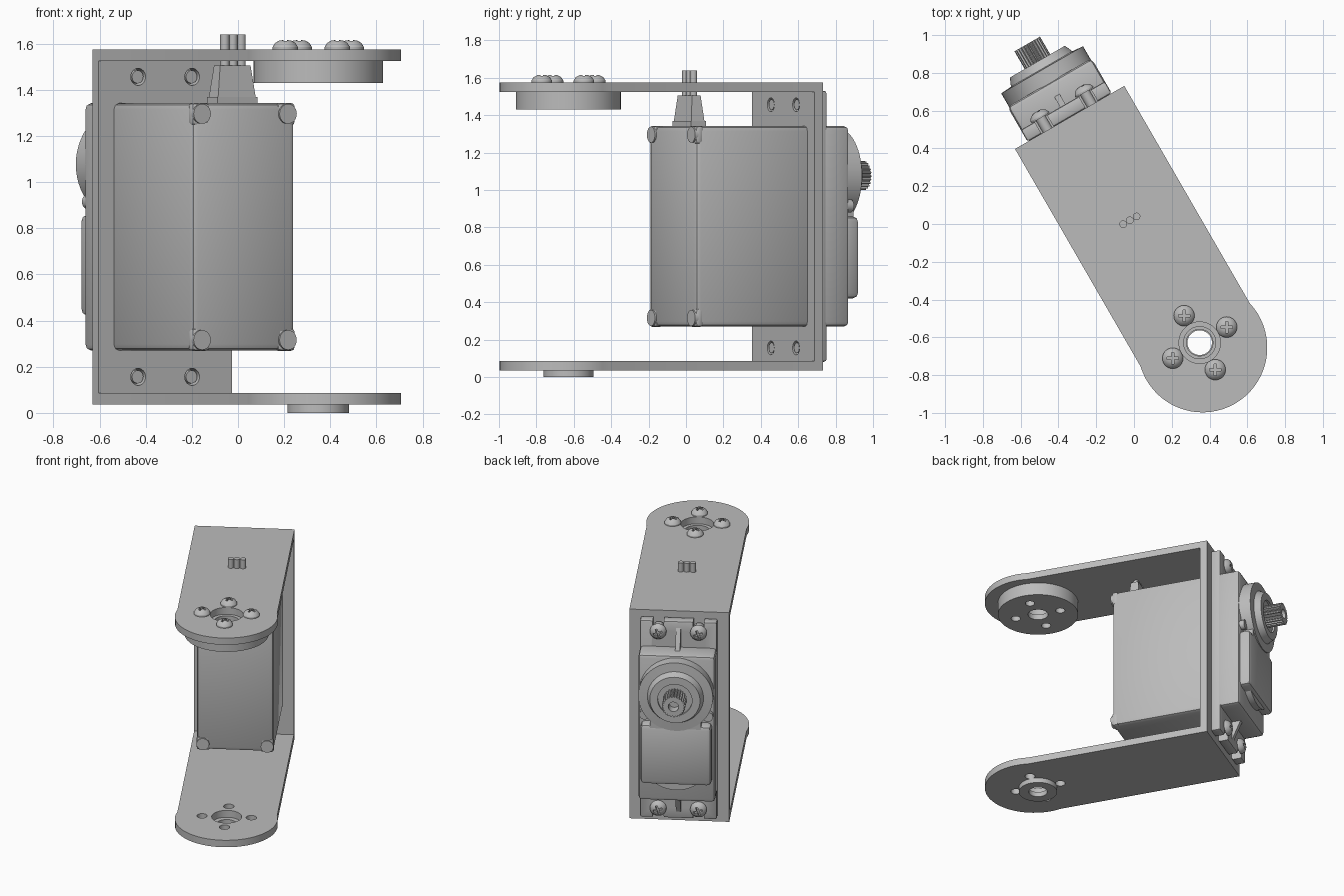
import bpy, bmesh
from math import radians, pi, cos, sin, sqrt
from mathutils import Matrix, Vector

if "Cube" in bpy.data.objects:
    bpy.data.objects.remove(bpy.data.objects["Cube"], do_unlink=True)

grey = bpy.data.materials.new("plain grey")
grey.use_nodes = True
grey.diffuse_color = (0.5, 0.5, 0.5, 1)
grey.node_tree.nodes["Principled BSDF"].inputs["Base Color"].default_value = (0.5, 0.5, 0.5, 1)

parts = []
UP = Matrix.Identity(4)
BACK = Matrix.Rotation(-pi / 2, 4, 'X')   # turns +z into +y
MID_Z = 0.806                             # middle height of the motor
HUB_Y = -0.718                            # pivot hole position


def finish(name, bm, matrix=UP):
    bmesh.ops.recalc_face_normals(bm, faces=bm.faces)
    me = bpy.data.meshes.new(name)
    bm.to_mesh(me)
    bm.free()
    me.transform(matrix)
    me.materials.append(grey)
    ob = bpy.data.objects.new(name, me)
    bpy.context.scene.collection.objects.link(ob)
    parts.append(ob)
    return ob


def box(name, x, y, z, bevel=0.0, segments=2):
    """Box from three (low, high) ranges."""
    bm = bmesh.new()
    bmesh.ops.create_cube(bm, size=1)
    for v in bm.verts:
        v.co = [r[0] if c < 0 else r[1] for c, r in zip(v.co, (x, y, z))]
    if bevel:
        bmesh.ops.bevel(bm, geom=bm.edges[:], offset=bevel, segments=segments,
                        profile=0.5, affect='EDGES')
    return finish(name, bm)


def lathe(name, profile, loc=(0, 0, 0), axis=UP, steps=40, closed=False):
    """Spin (radius, height) points about an axis."""
    bm = bmesh.new()
    vs = [bm.verts.new((r, 0, h)) for r, h in profile]
    es = [bm.edges.new(p) for p in zip(vs, vs[1:])]
    if closed:
        es.append(bm.edges.new((vs[-1], vs[0])))
    bmesh.ops.spin(bm, geom=vs + es, cent=(0, 0, 0), axis=(0, 0, 1),
                   angle=2 * pi, steps=steps, use_duplicate=False)
    bmesh.ops.remove_doubles(bm, verts=bm.verts, dist=1e-5)
    return finish(name, bm, Matrix.Translation(loc) @ axis)


def rod(name, r, low, high, loc, axis=UP, steps=24):
    return lathe(name, [(0, low), (r, low), (r, high), (0, high)], loc, axis, steps)


def prism(name, outline, low, high, matrix=UP):
    """Extrude a flat outline along z."""
    bm = bmesh.new()
    face = bm.faces.new([bm.verts.new((a, b, low)) for a, b in outline])
    new = bmesh.ops.extrude_face_region(bm, geom=[face])["geom"]
    bmesh.ops.translate(bm, vec=(0, 0, high - low),
                        verts=[g for g in new if isinstance(g, bmesh.types.BMVert)])
    return finish(name, bm, matrix)


def cut(target, *cutters):
    for c in cutters:
        c.hide_render = True
        mod = target.modifiers.new("cut", 'BOOLEAN')
        mod.operation, mod.solver, mod.object = 'DIFFERENCE', 'EXACT', c
    bpy.context.view_layer.update()
    graph = bpy.context.evaluated_depsgraph_get()
    me = bpy.data.meshes.new_from_object(target.evaluated_get(graph))
    target.modifiers.clear()
    target.data = me
    for c in cutters:
        parts.remove(c)
        bpy.data.objects.remove(c, do_unlink=True)


# Four small hole positions around the pivot
ring = [(0.165 * cos(k * pi / 2), HUB_Y + 0.165 * sin(k * pi / 2)) for k in range(4)]

# Bracket arms with rounded ends
HALF, END_R, END_Y = 0.334, 0.343, -0.748
start = -sqrt(END_R ** 2 - HALF ** 2)
a0 = pi - 0.23
arc = [(END_R * cos(a), END_Y + END_R * sin(a))
       for a in [a0 + (pi + 0.46) * k / 36 for k in range(37)]]
outline = [(HALF, 0.659), (-HALF, 0.659)] + arc
top_arm = prism("top_arm", outline, 1.525, 1.575)
bottom_arm = prism("bottom_arm", outline, 0.036, 0.087)
cut(top_arm, rod("cutter", 0.11, 1.4, 1.7, (0, HUB_Y, 0), steps=40))
cut(bottom_arm, rod("cutter", 0.1, -0.1, 0.2, (0, HUB_Y, 0), steps=40),
    *[rod("cutter", 0.035, -0.1, 0.2, (x, y, 0)) for x, y in ring])

# Bracket back plate
mounts = [(x, z) for x in (-0.135, 0.135) for z in (MID_Z - 0.65, MID_Z + 0.65)]
back_plate = box("back_plate", (-HALF, HALF), (0.609, 0.659), (0.087, 1.525))
cut(back_plate, *[rod("cutter", 0.037, 0.5, 0.8, (x, 0, z), BACK) for x, z in mounts])

# Round horn under the top arm and boss under the bottom arm
horn = lathe("horn_disc", [(0.07, 1.43), (0.28, 1.43), (0.28, 1.525), (0.085, 1.525),
                           (0.085, 1.47), (0.07, 1.47)], (0, HUB_Y, 0), steps=56, closed=True)
cut(horn, *[rod("cutter", 0.033, 1.4, 1.51, (x, y, 0)) for x, y in ring])
lathe("pivot_boss", [(0.065, 0), (0.134, 0), (0.134, 0.036), (0.065, 0.036)],
      (0, HUB_Y, 0), closed=True)


# Cross-head screws
def screw(name, loc, axis, shank, turn):
    head = lathe(name, [(0, 0.041), (0.025, 0.039), (0.044, 0.028), (0.055, 0.01), (0.055, 0),
                        (0.028, 0), (0.028, -shank), (0, -shank)], steps=28)
    long, thin, deep = (-0.03, 0.03), (-0.007, 0.007), (0.018, 0.06)
    cut(head, box("cutter", long, thin, deep), box("cutter", thin, long, deep))
    head.data.transform(Matrix.Translation(loc) @ axis @ Matrix.Rotation(turn, 4, 'Z'))


for i, (x, y) in enumerate(ring):
    screw(f"horn_screw_{i + 1}", (x, y, 1.575), UP, 0.04, radians(60))
for i, (x, z) in enumerate(mounts):
    screw(f"mount_screw_{i + 1}", (x, 0.733, z), BACK, 0.12, radians(20))

# Motor body with corner pads and bolt ends
W = 0.257
LOW, HIGH = 0.27, 1.342
box("motor_body", (-W, W), (-0.075, 0.645), (LOW, HIGH), 0.028)
for sx in (-1, 1):
    for sz in (-1, 1):
        xs = sorted((sx * (W + 0.001), sx * 0.17))
        zs = sorted((MID_Z + sz * 0.537, MID_Z + sz * 0.44))
        side = f"{'left' if sx > 0 else 'right'}_{'top' if sz > 0 else 'bottom'}"
        box("corner_pad_" + side, xs, (-0.077, -0.03), zs, 0.015)
        rod("body_bolt_" + side, 0.043, -0.085, -0.05,
            (sx * 0.215, 0, MID_Z + sz * 0.49), BACK)

# Mounting flange with open screw slots
flange = box("mounting_flange", (-W, W), (0.659, 0.731), (0.082, 1.53), 0.012)
slots = []
for x, z in mounts:
    outer = 1.7 if z > MID_Z else -0.1
    slots.append(box("cutter", (x - 0.037, x + 0.037), (0.64, 0.8), sorted((z, outer))))
cut(flange, *slots)

# Triangular ribs between the flange screws
for sz, name in ((1, "top_rib"), (-1, "bottom_rib")):
    tri = [(0.72, MID_Z + sz * 0.7), (0.72, MID_Z + sz * 0.52), (0.8, MID_Z + sz * 0.52)]
    turn = Matrix(((0, 0, 1, 0), (1, 0, 0, 0), (0, 1, 0, 0), (0, 0, 0, 1)))
    prism(name, tri, -0.016, 0.016, turn)

# Gear case behind the flange
box("gear_case", (-W, W), (0.665, 0.872), (LOW, HIGH), 0.025)
box("gear_cover", (-0.238, 0.238), (0.8, 0.945), (0.42, 0.86), 0.03)
box("cover_neck", (-0.17, 0.17), (0.8, 0.942), (0.75, 1.0))
rod("lower_cover_round", 0.235, 0.8, 0.915, (0, 0, 0.61), BACK, 48)
for sx, side in ((1, "left"), (-1, "right")):
    rod("case_bolt_" + side, 0.035, 0.85, 0.902, (sx * 0.212, 0, 0.915), BACK)

# Output housing, collar and splined shaft
SHAFT_Z = 1.077
lathe("output_housing", [(0, 0.8), (0.25, 0.8), (0.25, 0.95), (0.188, 0.955), (0.168, 1.0),
                         (0.115, 1.0), (0.115, 0.985), (0, 0.985)],
      (0, 0, SHAFT_Z), BACK, 56)
teeth = 24
gear = [((0.078 if k % 4 < 2 else 0.069) * cos(2 * pi * k / (4 * teeth)),
         (0.078 if k % 4 < 2 else 0.069) * sin(2 * pi * k / (4 * teeth)))
        for k in range(4 * teeth)]
place = Matrix.Translation((0, 0, SHAFT_Z)) @ BACK
shaft = prism("splined_shaft", gear, 0.97, 1.108, place)
cut(shaft, rod("cutter", 0.035, 1.04, 1.2, (0, 0, SHAFT_Z), BACK))

# Cable strain relief and three wires
box("relief_base", (-0.1, 0.1), (-0.018, 0.072), (1.32, 1.368))
relief = box("strain_relief", (-0.095, 0.095), (-0.014, 0.068), (1.36, 1.505))
for v in relief.data.vertices:
    if v.co.z > 1.45:
        v.co.x *= 0.8
        v.co.y = 0.027 + (v.co.y - 0.027) * 0.65
for k in (-1, 0, 1):
    rod(f"wire_{k + 2}", 0.02, 1.48, 1.64, (0.004 + k * 0.041, 0.028, 0), steps=16)

# Turn the whole assembly and shade it
pose = Matrix.Rotation(radians(30), 4, 'Z') @ Matrix.Translation((-0.013, 0, 0))
bpy.ops.object.select_all(action='DESELECT')
for ob in parts:
    ob.data.transform(pose)
    ob.select_set(True)
bpy.context.view_layer.objects.active = parts[0]
bpy.ops.object.shade_smooth_by_angle(angle=radians(30))
